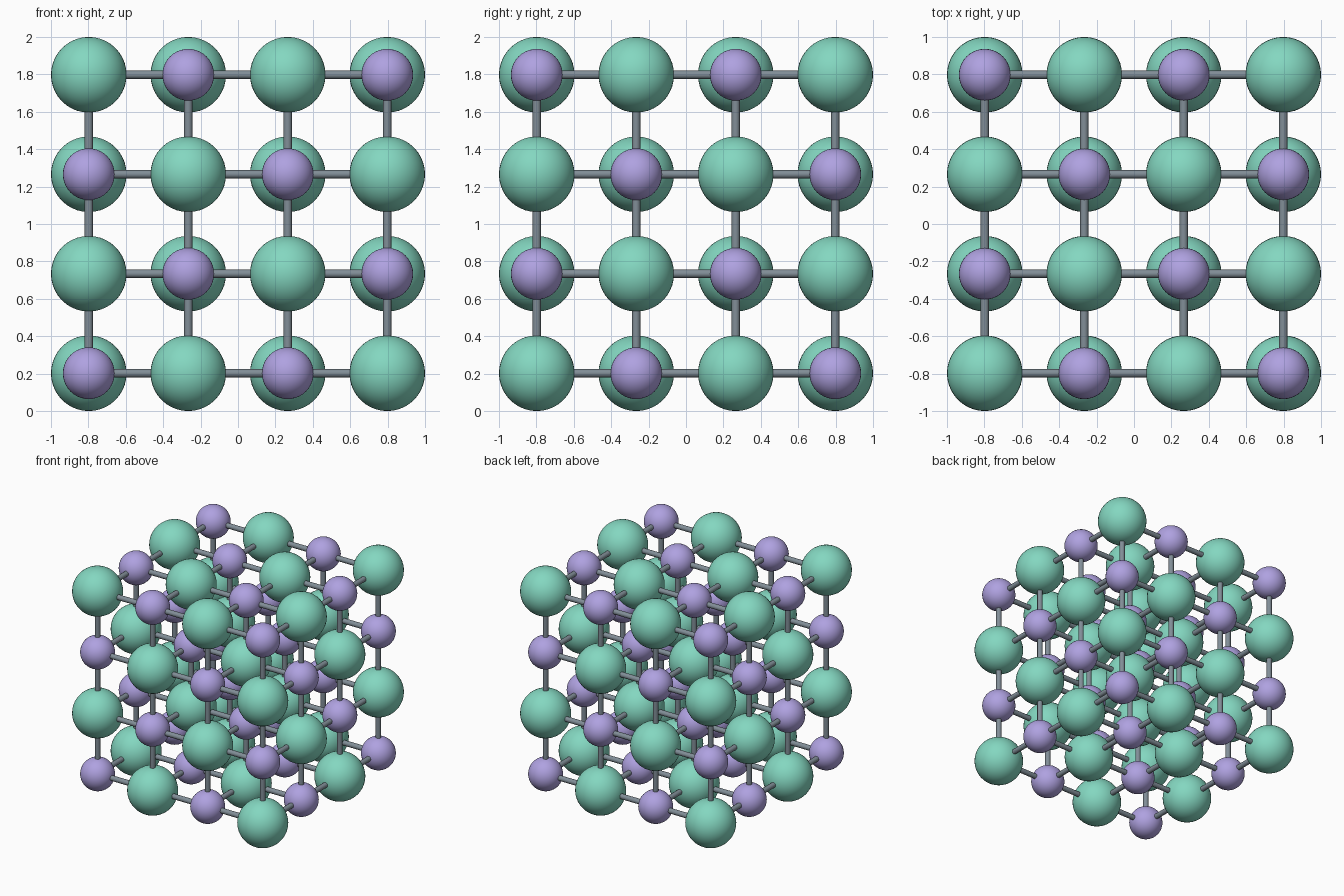
import bpy
import bmesh
from math import pi
from mathutils import Matrix, Vector
from itertools import product

if "Cube" in bpy.data.objects:
    bpy.data.objects.remove(bpy.data.objects["Cube"])

N = 4                      # atoms along each edge
STEP = 2 / 3.76            # lattice spacing
R_LARGE, R_SMALL, R_BOND = 0.38 * STEP, 0.26 * STEP, 0.042 * STEP


def material(name, color):
    mat = bpy.data.materials.new(name)
    mat.diffuse_color = (*color, 1)
    mat.use_nodes = True
    mat.node_tree.nodes["Principled BSDF"].inputs["Base Color"].default_value = mat.diffuse_color
    return mat


def finish_mesh(bm, name, mat):
    for f in bm.faces:
        f.smooth = len(f.verts) <= 4    # round walls smooth, end caps flat
    for e in bm.edges:
        e.smooth = all(len(f.verts) <= 4 for f in e.link_faces)
    me = bpy.data.meshes.new(name)
    bm.to_mesh(me)
    bm.free()
    me.materials.append(mat)
    return me


def ball_mesh(name, radius, mat):
    bm = bmesh.new()
    bmesh.ops.create_uvsphere(bm, u_segments=40, v_segments=20, radius=radius)
    return finish_mesh(bm, name, mat)


def rod_mesh(name, radius, length, mat):
    bm = bmesh.new()
    bmesh.ops.create_cone(bm, cap_ends=True, segments=16, radius1=radius,
                          radius2=radius, depth=length)
    return finish_mesh(bm, name, mat)


def place(name, mesh, matrix):
    ob = bpy.data.objects.new(name, mesh)
    ob.matrix_world = matrix
    bpy.context.collection.objects.link(ob)


def site(i, j, k):
    h = (N - 1) / 2
    return Vector(((i - h) * STEP, (j - h) * STEP, k * STEP + R_LARGE))


large = ball_mesh("large_ion", R_LARGE, material("green", (0.23, 0.68, 0.53)))
small = ball_mesh("small_ion", R_SMALL, material("violet", (0.43, 0.36, 0.75)))
bond = rod_mesh("bond", R_BOND, STEP, material("slate", (0.22, 0.27, 0.31)))

# Rod orientation along each lattice axis
turns = [Matrix.Rotation(pi / 2, 4, 'Y'), Matrix.Rotation(pi / 2, 4, 'X'), Matrix()]

for idx in product(range(N), repeat=3):
    # Alternating ions
    p = site(*idx)
    odd = sum(idx) % 2
    place("large_ion" if odd else "small_ion", large if odd else small,
          Matrix.Translation(p))
    # Bonds to the next neighbour on each axis
    for axis in range(3):
        if idx[axis] < N - 1:
            mid = p.copy()
            mid[axis] += STEP / 2
            place("bond_" + "xyz"[axis], bond, Matrix.Translation(mid) @ turns[axis])
